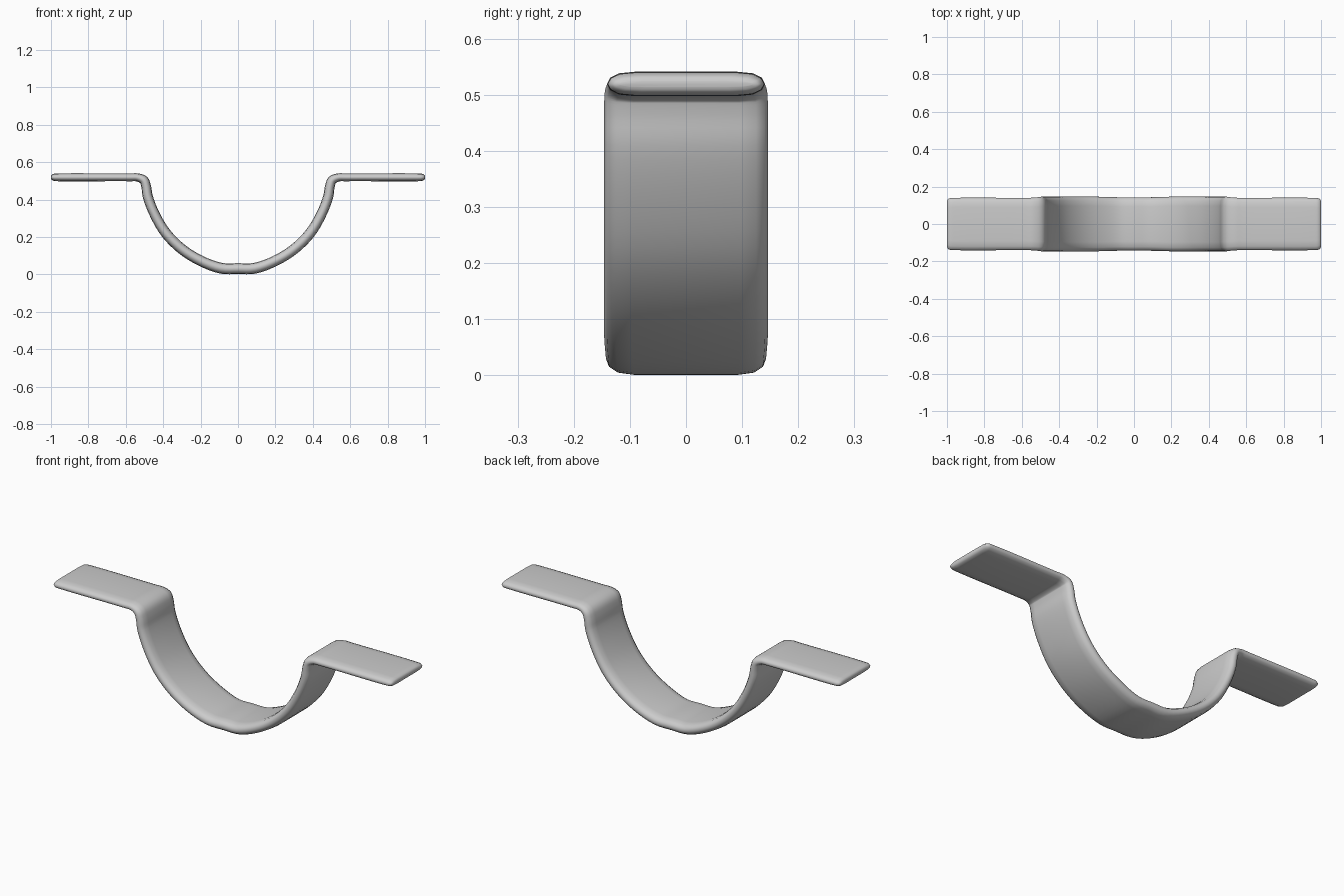
import bpy, bmesh, math
from mathutils import Vector

if "Cube" in bpy.data.objects:
    bpy.data.objects.remove(bpy.data.objects["Cube"])

grey = bpy.data.materials.new("plain grey")
grey.use_nodes = True
grey.diffuse_color = (0.6, 0.6, 0.6, 1)
grey.node_tree.nodes["Principled BSDF"].inputs["Base Color"].default_value = (0.6, 0.6, 0.6, 1)

# Half of the bent strip: x, z, half thickness, half width
HALF = [Vector(p) for p in (
    (0.0, 0.031, 0.029, 0.143), (0.09, 0.033, 0.029, 0.143), (0.2, 0.073, 0.028, 0.146),
    (0.3, 0.135, 0.028, 0.146), (0.385, 0.22, 0.028, 0.146), (0.445, 0.32, 0.027, 0.146),
    (0.482, 0.415, 0.027, 0.146), (0.491, 0.47, 0.026, 0.146), (0.503, 0.503, 0.025, 0.145),
    (0.535, 0.518, 0.022, 0.141), (0.58, 0.519, 0.021, 0.14), (0.96, 0.519, 0.021, 0.14),
    (0.984, 0.519, 0.019, 0.138), (0.996, 0.519, 0.013, 0.131), (1.0, 0.519, 0.005, 0.12))]


def mirrored(p):
    return Vector((-p[0], *p[1:]))


def smooth_path(points, steps):
    """Catmull-Rom through the points, with the ends repeated."""
    pts = [points[0]] + points + [points[-1]]
    out = []
    for a, b, c, d in zip(pts, pts[1:], pts[2:], pts[3:]):
        # Centripetal spacing avoids overshoot next to the long flat tab
        k = [math.sqrt(max((q - p).length, 1e-4)) for p, q in ((a, b), (b, c), (c, d))]
        m1 = ((b - a) / k[0] - (c - a) / (k[0] + k[1]) + (c - b) / k[1]) * k[1]
        m2 = ((c - b) / k[1] - (d - b) / (k[1] + k[2]) + (d - c) / k[2]) * k[1]
        for i in range(steps):
            t = i / steps
            out.append(b * (2*t**3 - 3*t**2 + 1) + m1 * (t**3 - 2*t**2 + t)
                       + c * (3*t**2 - 2*t**3) + m2 * (t**3 - t**2))
    return out + [points[-1]]


def section(thick, width, n=7):
    """Flat strip section with elliptical edges: (across, normal) pairs."""
    edge = min(0.05, width * 0.4)
    pts = []
    for side in (1, -1):
        for i in range(n):
            a = -math.pi / 2 + math.pi * i / (n - 1)
            pts.append((side * (width - edge + edge * math.cos(a) ** 0.8 if abs(math.cos(a)) > 1e-6
                                else width - edge), side * thick * math.sin(a)))
    return pts


# Sweep the section along the whole bracket
path = smooth_path([mirrored(p) for p in HALF[:0:-1]] + HALF, 4)
bm = bmesh.new()
rings = []
for i, p in enumerate(path):
    d = path[min(i + 1, len(path) - 1)] - path[max(i - 1, 0)]
    tangent = Vector((d[0], 0, d[1])).normalized()
    normal = Vector((-tangent.z, 0, tangent.x))
    rings.append([bm.verts.new(Vector((p[0], y, p[1])) + normal * h)
                  for y, h in section(p[2], p[3])])
for r, s in zip(rings, rings[1:]):
    for j in range(len(r)):
        k = (j + 1) % len(r)
        bm.faces.new((r[j], r[k], s[k], s[j]))
bm.faces.new(rings[0])
bm.faces.new(rings[-1])
bmesh.ops.recalc_face_normals(bm, faces=bm.faces[:])
for f in bm.faces:
    f.smooth = True

mesh = bpy.data.meshes.new("saddle_bracket")
bm.to_mesh(mesh)
bm.free()
mesh.materials.append(grey)
bracket = bpy.data.objects.new("saddle_bracket", mesh)
bpy.context.collection.objects.link(bracket)
